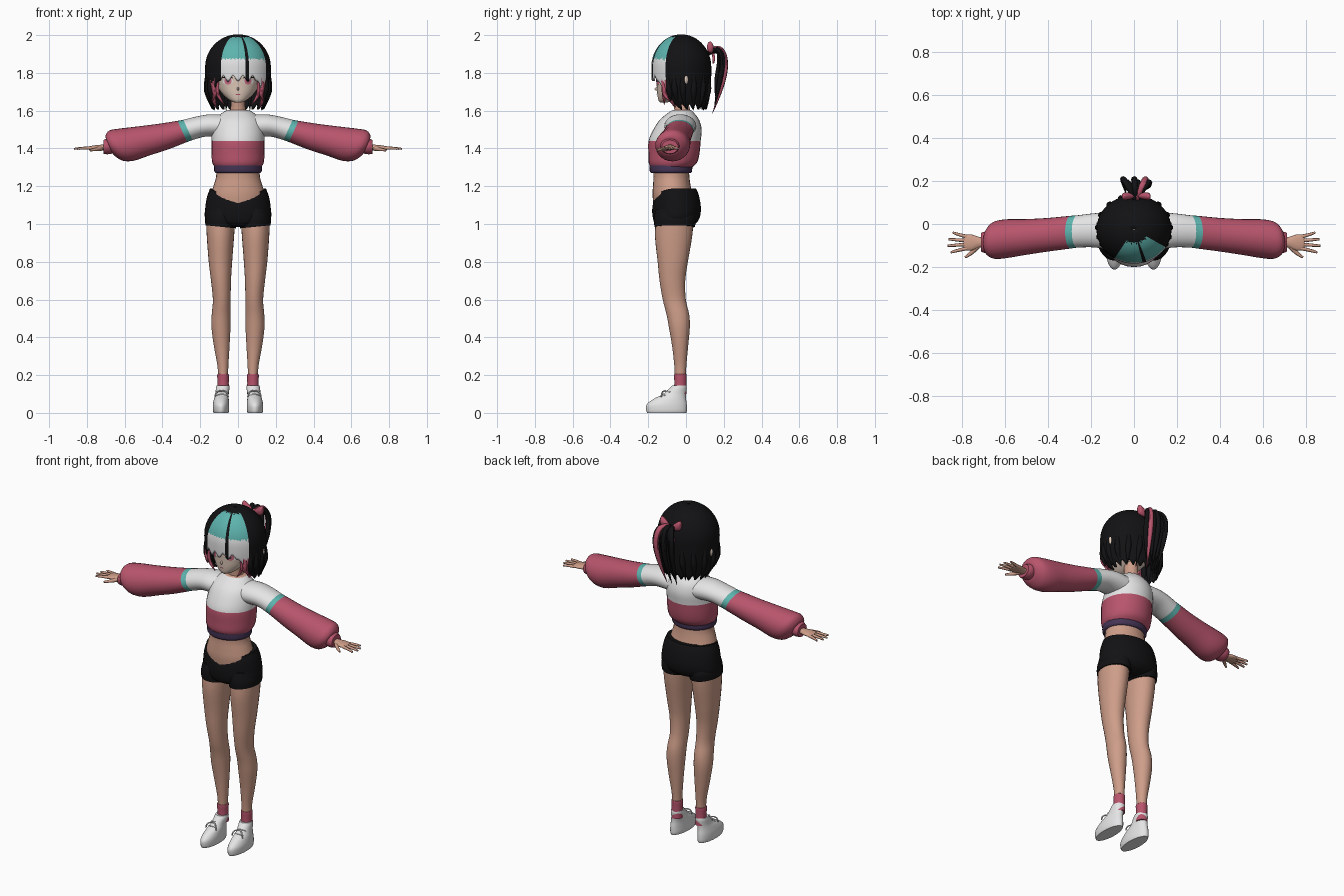
import bpy, bmesh
from math import sin, cos, pi, radians, sqrt, degrees
from mathutils import Vector

cube = bpy.data.objects.get("Cube")
if cube:
    bpy.data.objects.remove(cube, do_unlink=True)

COLOURS = {
    "skin": (0.62, 0.34, 0.25), "face skin": (0.76, 0.60, 0.50),
    "rose": (0.48, 0.09, 0.15), "white": (0.78, 0.78, 0.79),
    "teal": (0.11, 0.45, 0.42), "black": (0.006, 0.006, 0.007),
    "purple": (0.06, 0.035, 0.09), "eye pink": (0.65, 0.16, 0.22),
}
MATS = {}
for label, rgb in COLOURS.items():
    m = bpy.data.materials.new(label)
    m.use_nodes = True
    m.diffuse_color = (*rgb, 1)
    node = next(n for n in m.node_tree.nodes if n.type == 'BSDF_PRINCIPLED')
    node.inputs["Base Color"].default_value = (*rgb, 1)
    node.inputs["Roughness"].default_value = 0.8
    MATS[label] = m
made = []


def finish(name, bm, labels):
    bmesh.ops.recalc_face_normals(bm, faces=bm.faces)
    mesh = bpy.data.meshes.new(name)
    bm.to_mesh(mesh)
    bm.free()
    for label in labels:
        mesh.materials.append(MATS[label])
    ob = bpy.data.objects.new(name, mesh)
    bpy.context.collection.objects.link(ob)
    made.append(ob)
    return ob


def refine(rings, n):
    """Smooth spline through the rings; returns (ring, segment) pairs."""
    out = []
    for i in range(len(rings) - 1):
        p = [rings[max(0, min(len(rings) - 1, i + d))] for d in (-1, 0, 1, 2)]
        for k in range(n):
            t = k / n
            out.append(([0.5 * (2 * b + (c - a) * t + (2 * a - 5 * b + 4 * c - d) * t * t
                                + (3 * b - a - 3 * c + d) * t ** 3)
                         for a, b, c, d in zip(*p)], i))
    return out + [(rings[-1], len(rings) - 2)]


def loft(name, rings, bands, axis='z', n=4, sides=28, warp=None, tilt=0):
    """Rings are (x, y, z, radius, radius); bands give a colour per segment."""
    bands = [bands] if isinstance(bands, str) else bands
    labels = list(dict.fromkeys(bands))
    bm = bmesh.new()
    rows = []
    for (x, y, z, a, b), seg in refine(rings, n):
        row = []
        for k in range(sides):
            c, s = cos(2 * pi * k / sides), sin(2 * pi * k / sides)
            if axis == 'z':
                co = Vector((x + a * c, y + b * s, z))
            else:
                co = Vector((x + tilt * b * s, y + a * c, z + b * s))
            row.append(bm.verts.new(warp(co) if warp else co))
        rows.append((row, seg))
    for (r0, seg), (r1, _) in zip(rows, rows[1:]):
        mi = labels.index(bands[min(seg, len(bands) - 1)])
        for k in range(sides):
            j = (k + 1) % sides
            bm.faces.new((r0[k], r0[j], r1[j], r1[k])).material_index = mi
    bm.faces.new(rows[0][0]).material_index = labels.index(bands[0])
    bm.faces.new(rows[-1][0]).material_index = labels.index(bands[-1])
    return finish(name, bm, labels)


def strand(name, colour, points, radii, sides=2):
    """Tapered tube along a smooth path."""
    cu = bpy.data.curves.new(name, 'CURVE')
    cu.dimensions = '3D'
    cu.bevel_depth, cu.bevel_resolution, cu.use_fill_caps = 1, sides, True
    sp = cu.splines.new('NURBS')
    sp.points.add(len(points) - 1)
    for p, co, r in zip(sp.points, points, radii):
        p.co, p.radius = (*co, 1), r
    sp.use_endpoint_u, sp.order_u, sp.resolution_u = True, 3, 6
    tmp = bpy.data.objects.new(name + "_path", cu)
    bpy.context.collection.objects.link(tmp)
    dg = bpy.context.evaluated_depsgraph_get()
    mesh = bpy.data.meshes.new_from_object(tmp.evaluated_get(dg))
    bpy.data.objects.remove(tmp, do_unlink=True)
    bm = bmesh.new()
    bm.from_mesh(mesh)
    bpy.data.meshes.remove(mesh)
    return finish(name, bm, [colour])


def ball(name, colour, at, size):
    bm = bmesh.new()
    bmesh.ops.create_uvsphere(bm, u_segments=16, v_segments=10, radius=1)
    for v in bm.verts:
        v.co = Vector(at) + Vector([a * b for a, b in zip(v.co, size)])
    return finish(name, bm, [colour])


# Sweater body, waist and shorts
loft("sweater_hem", [(0, -.08, 1.27, .118, .105), (0, -.08, 1.28, .126, .112),
                     (0, -.08, 1.31, .126, .114)], "purple")
loft("sweater_body", [(0, -.077, 1.30, .122, .11), (0, -.07, 1.325, .136, .128),
                      (0, -.064, 1.37, .14, .135), (0, -.06, 1.44, .14, .138),
                      (0, -.045, 1.5, .136, .128), (0, -.035, 1.55, .122, .105),
                      (0, -.027, 1.585, .088, .072), (0, -.023, 1.6, .064, .054),
                      (0, -.022, 1.604, .045, .045)],
     ["rose"] * 3 + ["white"] * 4 + ["skin"])
loft("waist", [(0, -.06, 1.08, .14, .11), (0, -.07, 1.15, .143, .107),
               (0, -.075, 1.2, .13, .1), (0, -.077, 1.25, .116, .095),
               (0, -.08, 1.31, .115, .095)], "skin")


def waistband_dip(co):
    front = max(0, 1 - abs(co.x) / .15) if co.y < -.06 else 0
    co.z -= .065 * front * max(0, (co.z - 1.05) / .135)
    return co


loft("shorts", [(0, -.06, .985, .05, .07), (0, -.057, 1.0, .14, .105),
                (0, -.052, 1.03, .174, .123), (0, -.05, 1.08, .174, .129),
                (0, -.053, 1.14, .165, .124), (0, -.056, 1.175, .153, .116),
                (0, -.06, 1.188, .149, .112)], "black", sides=40, warp=waistband_dip)
loft("neck", [(0, -.02, 1.56, .05, .045), (0, -.02, 1.6, .042, .042),
              (0, -.025, 1.64, .037, .04), (0, -.03, 1.72, .04, .045)], "skin")

# Limbs, built once per side
for s, side in ((1, "left"), (-1, "right")):
    X = lambda x: s * x
    loft(side + "_shorts_leg", [(X(.09), -.06, 1.08, .07, .1), (X(.09), -.058, 1.03, .083, .112),
                                (X(.092), -.06, .985, .081, .107)], "black",
         warp=lambda co: co + Vector((0, 0, .1 * (abs(co.x) - .09) if co.z < 1.02 else 0)))
    loft(side + "_leg", [(X(.092), -.06, 1.02, .077, .1), (X(.093), -.066, .93, .072, .098),
                         (X(.093), -.07, .8, .062, .08), (X(.09), -.072, .7, .053, .068),
                         (X(.086), -.062, .6, .047, .061), (X(.089), -.043, .52, .05, .06),
                         (X(.09), -.035, .45, .05, .055), (X(.086), -.031, .35, .041, .042),
                         (X(.08), -.03, .25, .029, .032), (X(.079), -.03, .18, .026, .029),
                         (X(.079), -.03, .1, .026, .03)], "skin")
    loft(side + "_sock", [(X(.079), -.03, .1, .031, .034), (X(.079), -.03, .16, .03, .032),
                          (X(.079), -.03, .2, .031, .033), (X(.079), -.03, .206, .027, .03)], "rose")
    loft(side + "_shoe", [(X(.09), -.102, 0, .039, .104), (X(.09), -.103, .015, .043, .108),
                          (X(.09), -.102, .045, .043, .106), (X(.088), -.085, .075, .039, .085),
                          (X(.085), -.06, .1, .035, .06), (X(.081), -.042, .13, .036, .046),
                          (X(.08), -.036, .145, .034, .038)], "white")
    for i in range(3):
        y, z = -.155 + .025 * i, .084 + .019 * i
        strand(f"{side}_lace_{i}", "white", [(X(.06), y + .02, z - .012), (X(.087), y - .005, z + .004),
                                             (X(.113), y + .02, z - .012)], [.004] * 3)
    for d in (-1, 1):
        strand(f"{side}_lace_loop_{d}", "white", [(X(.087), -.105, .115), (X(.087 + .03 * d), -.13, .122),
                                                  (X(.087 + .035 * d), -.13, .085)], [.004] * 3)

    # Sleeve with a contrast band, cuff and hand
    loft(side + "_sleeve", [(X(.06), -.03, 1.515, .085, .065), (X(.13), -.03, 1.52, .084, .06),
                            (X(.2), -.03, 1.515, .078, .053), (X(.265), -.035, 1.498, .075, .054),
                            (X(.295), -.038, 1.49, .076, .056), (X(.4), -.05, 1.462, .078, .067),
                            (X(.5), -.06, 1.44, .083, .076), (X(.59), -.068, 1.42, .09, .085),
                            (X(.645), -.075, 1.415, .087, .08), (X(.675), -.082, 1.414, .066, .056),
                            (X(.682), -.084, 1.413, .048, .038)],
         ["white"] * 3 + ["teal"] + ["rose"], axis='x', tilt=s * .45)
    loft(side + "_cuff", [(X(.665), -.084, 1.413, .045, .04), (X(.69), -.085, 1.412, .05, .043),
                          (X(.712), -.085, 1.408, .043, .036)], "rose", axis='x')
    loft(side + "_palm", [(X(.69), -.085, 1.405, .022, .016), (X(.72), -.085, 1.405, .025, .015),
                          (X(.755), -.086, 1.404, .037, .013), (X(.785), -.086, 1.402, .035, .01),
                          (X(.793), -.086, 1.401, .028, .006)], "skin", axis='x')
    for i, length in enumerate((.062, .077, .072, .052)):
        u = 1.5 - i
        y = -.086 - .018 * u
        strand(f"{side}_finger_{i}", "skin", [(X(.775), y, 1.402), (X(.79 + length / 2), y - .006 * u, 1.402),
                                              (X(.79 + length), y - .013 * u, 1.398)], [.009, .008, .005])
    strand(side + "_thumb", "skin", [(X(.725), -.1, 1.4), (X(.75), -.135, 1.395), (X(.785), -.155, 1.39)],
           [.013, .01, .005])

# Head and face plates
HEAD = [(0, -.122, 1.642, .012, .014), (0, -.1, 1.655, .045, .046), (0, -.07, 1.69, .084, .082),
        (0, -.045, 1.73, .11, .11), (0, -.035, 1.78, .126, .124), (0, -.03, 1.84, .13, .128),
        (0, -.03, 1.92, .105, .1), (0, -.03, 1.96, .05, .05)]
loft("head", HEAD, "face skin", sides=36)
ball("nose", "face skin", (0, -.155, 1.715), (.006, .011, .009))


def face_y(x, z):
    for a, b in zip(HEAD, HEAD[1:]):
        if a[2] <= z <= b[2]:
            t = (z - a[2]) / (b[2] - a[2])
            _, cy, _, rx, ry = [p + (q - p) * t for p, q in zip(a, b)]
            return cy - ry * sqrt(max(0, 1 - (x / rx) ** 2))


def plate(name, colour, x, z, w, h, lift, bow=0):
    """Thin oval following the face surface."""
    bm = bmesh.new()
    mid = bm.verts.new((x, face_y(x, z) - lift, z))
    rim = []
    for k in range(20):
        c = cos(2 * pi * k / 20)
        px, pz = x + w * c, z + h * sin(2 * pi * k / 20) - bow * c * c
        rim.append(bm.verts.new((px, face_y(px, pz) - lift, pz)))
    for k in range(20):
        bm.faces.new((mid, rim[k], rim[(k + 1) % 20]))
    finish(name, bm, [colour])


for s, side in ((1, "left"), (-1, "right")):
    plate(side + "_eye_white", "white", s * .054, 1.757, .028, .019, .004)
    plate(side + "_iris", "eye pink", s * .053, 1.757, .019, .019, .006)
    plate(side + "_pupil", "purple", s * .053, 1.758, .007, .009, .008)
    plate(side + "_lash", "black", s * .056, 1.779, .031, .004, .008, .007)
    ball(side + "_ear", "face skin", (s * .15, 0, 1.765), (.026, .016, .036))
plate("mouth", "rose", 0, 1.685, .013, .003, .004)


# Hair shell with jagged hem and coloured fringe
def hair_point(a, z, out=0):
    up, u = max(0, (z - 1.83) / .17), max(0, (1.83 - z) / .23) ** 3
    f = sqrt(max(.0004, 1 - up * up))
    rx, ry = .17 * f * (1 - .25 * u) + out, .155 * f * (1 - .4 * u) + out
    return Vector((rx * sin(a), -.025 + .035 * u - ry * cos(a), z))


def hem(a):
    d = abs(degrees(a))
    base = 1.79 if d < 38 else max(1.64, 1.79 - (d - 38) * .0075)
    return base - .04 * abs((d / 9) % 2 - 1)


COLS, ROWS = 120, 24
FRINGE = ["black", "teal", "white", "rose"]
bm = bmesh.new()
grid = []
for i in range(COLS):
    a = -pi + 2 * pi * (i + .5) / COLS
    grid.append([bm.verts.new(hair_point(a, 2 - (2 - hem(a)) * (j / ROWS) ** 1.6)) for j in range(ROWS + 1)])
for i in range(COLS):
    d = -180 + 360 * (i + 1) / COLS
    c0, c1 = grid[i], grid[(i + 1) % COLS]
    for j in range(ROWS):
        f = bm.faces.new((c0[j], c0[j + 1], c1[j + 1], c1[j]))
        z = f.calc_center_median().z
        if -32 < d < 59 and not 13 < d < 19 and z < 1.985:
            f.material_index = 1 if z > 1.87 else 2
        if 45 < abs(d) < 62 and z < 1.76:
            f.material_index = 3
hair = finish("hair_shell", bm, FRINGE)
solid = hair.modifiers.new("thickness", 'SOLIDIFY')
solid.thickness, solid.offset = .008, 0

# Loose locks around the bob
for s, side in ((1, "left"), (-1, "right")):
    for i, (deg, low, flick) in enumerate(((62, 1.65, .012), (75, 1.62, 0), (92, 1.61, .006),
                                           (115, 1.6, 0), (138, 1.61, .008), (160, 1.6, 0))):
        a = s * radians(deg)
        strand(f"{side}_lock_{i}", "black", [hair_point(a, 1.82, -.008), hair_point(a, 1.73, .002),
                                             hair_point(a * .98, 1.68, .002), hair_point(a * .94, low, flick)],
               [.006, .018, .015, .001])
    strand(side + "_rose_lock", "rose", [hair_point(s * .85, 1.79, -.006), hair_point(s * .9, 1.72, .002),
                                         hair_point(s * .8, 1.68, .006), hair_point(s * 1.0, 1.65, .018)],
           [.005, .014, .011, .001])
    strand(side + "_cheek_lock", "rose", [(s * .105, -.125, 1.77), (s * .112, -.12, 1.7),
                                          (s * .095, -.115, 1.66), (s * .07, -.115, 1.63)],
           [.006, .01, .008, .001])

# Ponytail and bow
for i in range(8):
    dx = .018 * (i - 3.5)
    k = i % 3
    strand(f"ponytail_{i}", "rose" if i == 6 else "black",
           [(.01, .11, 1.9), (.01 + dx * .5, .165, 1.95 - .01 * k), (.01 + dx, .215 - .015 * k, 1.88),
            (.01 + dx * .9, .195 - .02 * k, 1.73), (dx * .6, .14 + .01 * k, 1.585 + .035 * k)],
           [.012, .014, .015, .014, .001])
ball("bow_knot", "rose", (.01, .135, 1.915), (.014, .016, .016))
for s, side in ((1, "left"), (-1, "right")):
    loft(side + "_bow_loop", [(.01 + s * .005, .132, 1.915, .008, .01), (.01 + s * .035, .13, 1.928, .016, .024),
                              (.01 + s * .058, .128, 1.938, .017, .028), (.01 + s * .066, .127, 1.942, .01, .018)],
         "rose", axis='x', sides=14)
    strand(side + "_bow_tail", "rose", [(.01, .14, 1.91), (.01 + s * .025, .15, 1.885), (.01 + s * .035, .145, 1.85)],
           [.006, .01, .004])

# Smooth shading with sharp rims
bpy.ops.object.select_all(action='DESELECT')
for ob in made:
    ob.select_set(True)
bpy.context.view_layer.objects.active = made[0]
bpy.ops.object.shade_smooth_by_angle(angle=radians(45))
